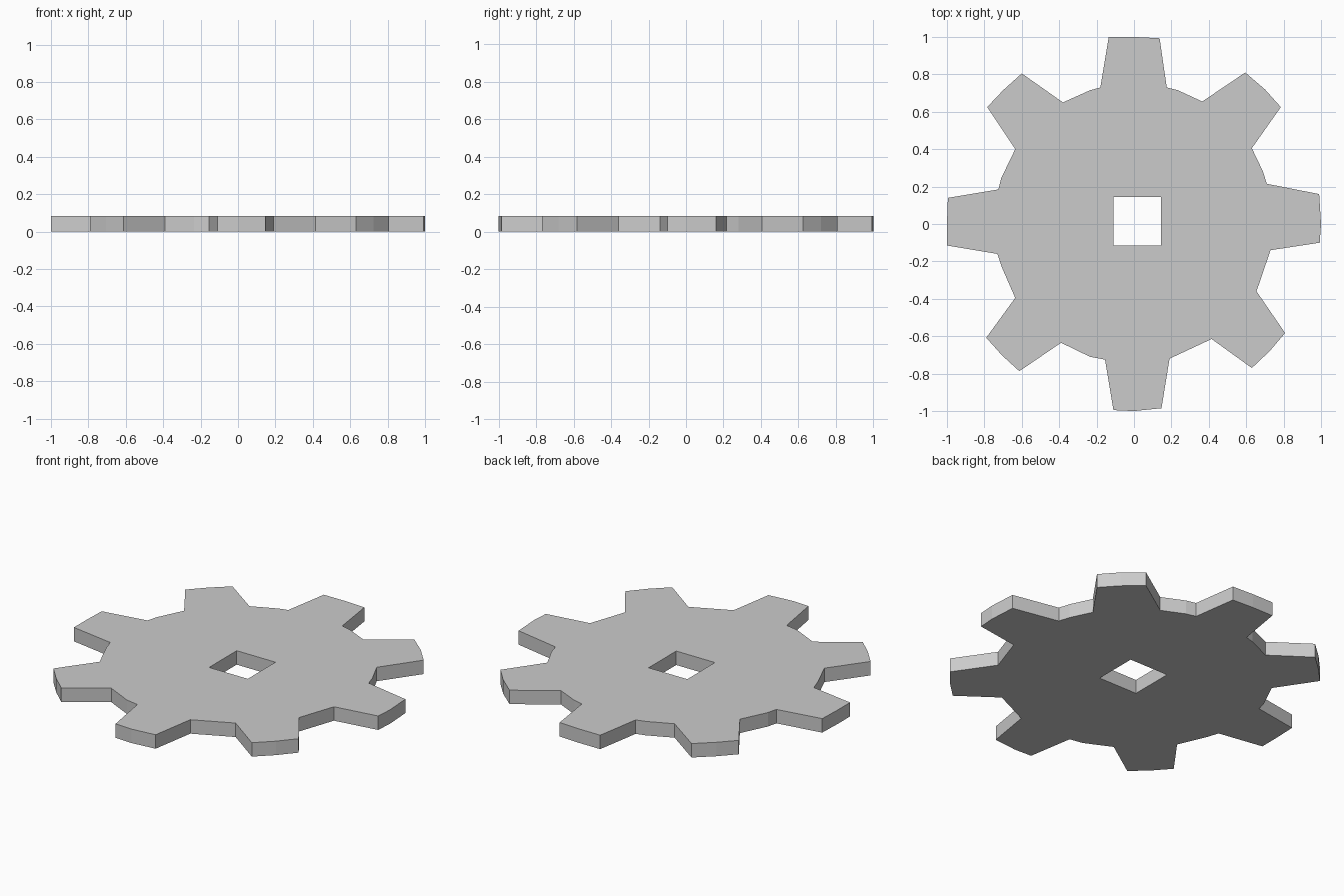
import bpy
import bmesh

if "Cube" in bpy.data.objects:
    bpy.data.objects.remove(bpy.data.objects["Cube"])

THICKNESS = 0.083

# Gear outline: eight slightly irregular teeth, counterclockwise from the right.
# Each row is one tooth (root, tip ... tip, root) plus the valley bend after it.
TEETH = [
    [(.73, -.14), (.993, -.10), (1, 0), (.99, .16), (.71, .215), (.69, .28)],
    [(.63, .405), (.785, .625), (.70, .72), (.595, .81), (.365, .655), (.235, .715)],
    [(.175, .73), (.137, .993), (0, 1), (-.135, 1), (-.18, .73), (-.235, .715)],
    [(-.38, .65), (-.60, .805), (-.70, .715), (-.785, .625), (-.635, .40), (-.71, .245)],
    [(-.725, .185), (-.995, .14), (-1, 0), (-1, -.115), (-.73, -.16), (-.705, -.235)],
    [(-.635, -.395), (-.79, -.608), (-.705, -.703), (-.613, -.787), (-.39, -.635), (-.235, -.71)],
    [(-.155, -.725), (-.11, -.995), (0, -1), (.147, -.985), (.19, -.72)],
    [(.415, -.615), (.63, -.77), (.725, -.68), (.808, -.583), (.655, -.36)],
]
# Square axle hole
HOLE = [(-.11, -.115), (.145, -.115), (.145, .145), (-.11, .145)]


def add_loop(bm, points):
    verts = [bm.verts.new((x, y, 0)) for x, y in points]
    return [bm.edges.new((v, verts[i - 1])) for i, v in enumerate(verts)]


# Fill the outline around the hole, then extrude it into a plate
bm = bmesh.new()
edges = add_loop(bm, [p for tooth in TEETH for p in tooth])
edges += add_loop(bm, HOLE)
bmesh.ops.triangle_fill(bm, edges=edges, use_beauty=True, use_dissolve=False, normal=(0, 0, 1))
top = bmesh.ops.extrude_face_region(bm, geom=bm.faces[:], use_keep_orig=True)["geom"]
bmesh.ops.translate(bm, vec=(0, 0, THICKNESS),
                    verts=[g for g in top if isinstance(g, bmesh.types.BMVert)])
bmesh.ops.recalc_face_normals(bm, faces=bm.faces[:])

mesh = bpy.data.meshes.new("gear_plate")
bm.to_mesh(mesh)
bm.free()
gear = bpy.data.objects.new("gear_plate", mesh)
bpy.context.collection.objects.link(gear)
